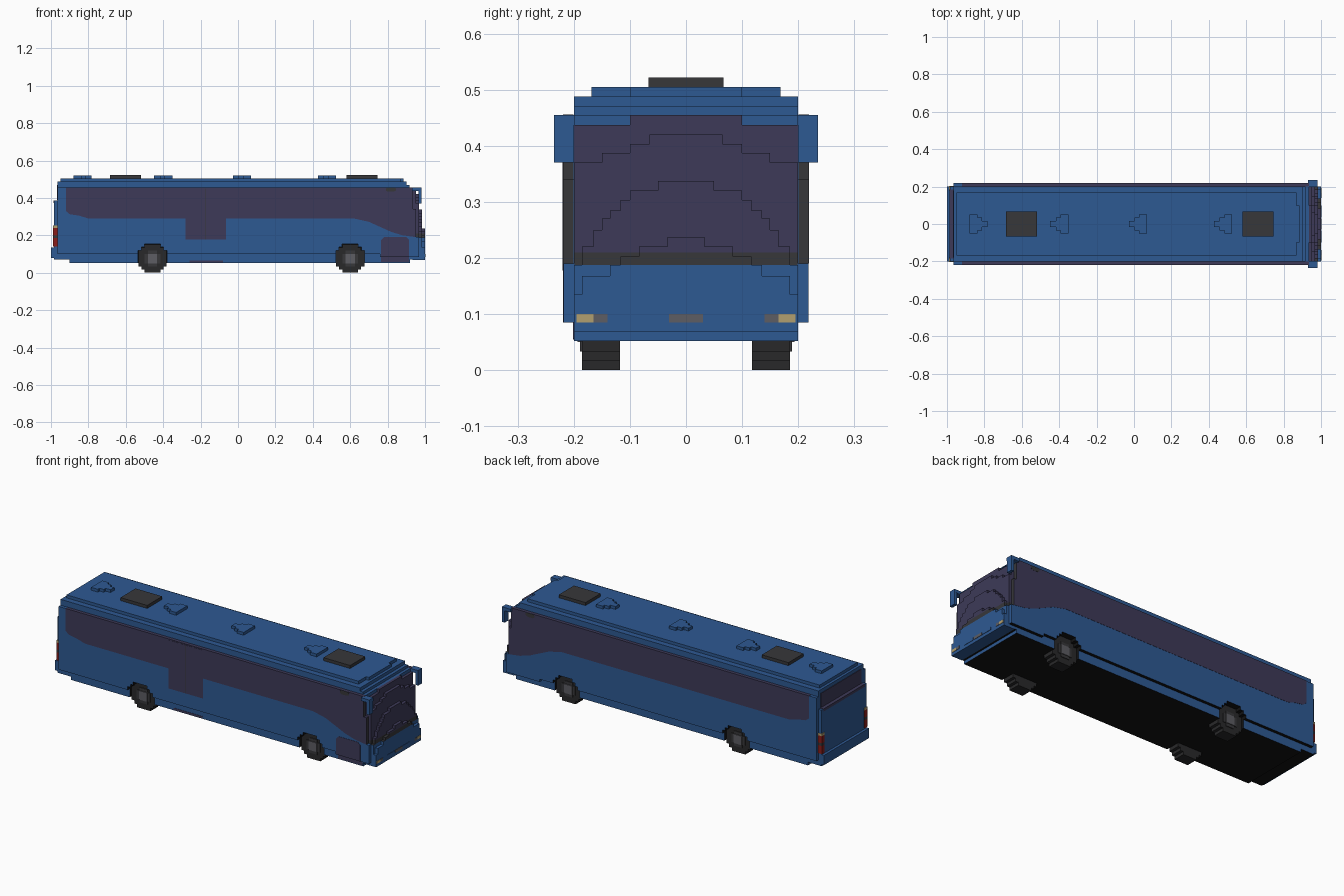
import bpy, bmesh
from mathutils import Vector

cube = bpy.data.objects.get("Cube")
if cube:
    bpy.data.objects.remove(cube, do_unlink=True)


def material(name, r, g, b):
    m = bpy.data.materials.new(name)
    m.use_nodes = True
    m.diffuse_color = (r, g, b, 1)
    m.node_tree.nodes["Principled BSDF"].inputs["Base Color"].default_value = (r, g, b, 1)
    return m


BLUE = material("blue paint", 0.027, 0.1, 0.29)
GLASS = material("purple glass", 0.047, 0.042, 0.098)
GREY = material("dark grey", 0.038, 0.038, 0.042)
BLACK = material("underside black", 0.006, 0.006, 0.006)
TYRE = material("tyre rubber", 0.022, 0.022, 0.023)
STEEL = material("hub grey", 0.11, 0.11, 0.125)
LAMP = material("headlamp tan", 0.45, 0.35, 0.16)
RED = material("tail lamp red", 0.25, 0.012, 0.01)

V = 0.0168  # block size used for stepped shapes


def prism(name, pts, axis, lo, hi, mats, rule=None, cuts=()):
    """Extrude a 2D outline along an axis; x: (y,z), y: (x,z), z: (x,y)."""
    def place(p, t):
        return {"x": (t, p[0], p[1]), "y": (p[0], t, p[1]), "z": (p[0], p[1], t)}[axis]
    bm = bmesh.new()
    face = bm.faces.new([bm.verts.new(place(p, lo)) for p in pts])
    ext = bmesh.ops.extrude_face_region(bm, geom=[face])
    moved = [v for v in ext["geom"] if isinstance(v, bmesh.types.BMVert)]
    bmesh.ops.translate(bm, verts=moved, vec=Vector(place((0, 0), hi - lo)))
    for z in cuts:
        bmesh.ops.bisect_plane(bm, geom=bm.verts[:] + bm.edges[:] + bm.faces[:],
                               plane_co=(0, 0, z), plane_no=(0, 0, 1))
    bmesh.ops.recalc_face_normals(bm, faces=bm.faces)
    if rule:
        for f in bm.faces:
            f.material_index = rule(f)
    me = bpy.data.meshes.new(name)
    bm.to_mesh(me)
    bm.free()
    for m in mats:
        me.materials.append(m)
    ob = bpy.data.objects.new(name, me)
    bpy.context.collection.objects.link(ob)
    return ob


def box(name, x0, x1, y0, y1, z0, z1, mat):
    return prism(name, [(x0, y0), (x1, y0), (x1, y1), (x0, y1)], "z", z0, z1, [mat])


def stepped_disc(cx, cz, halves, v):
    """Blocky circle from the half width of each row, bottom to top."""
    right, z = [], cz - v * len(halves) / 2
    for i, h in enumerate(halves):
        right += [(h * v, z + i * v), (h * v, z + (i + 1) * v)]
    right = [p for i, p in enumerate(right)
             if not (0 < i < len(right) - 1 and right[i - 1][0] == p[0] == right[i + 1][0])]
    return [(cx + h, z) for h, z in right] + [(cx - h, z) for h, z in reversed(right)]


def under_black(f):
    return 1 if f.normal.z < -0.5 else 0


# Body core, with stepped front roof edge and rear ledge
core = prism("body_core", [(-.9, .052), (.92, .052), (.92, .07), (.935, .07), (.935, .455),
                           (.918, .455), (.918, .47), (.9, .47), (.9, .488), (-.965, .488),
                           (-.965, .385), (-.985, .385), (-.985, .07), (-.9, .07)],
             "y", -.2, .2, [BLUE, BLACK], under_black)
prism("roof_panel", [(-.95, -.168), (.868, -.168), (.868, -.1), (.885, -.1), (.885, .1),
                     (.868, .1), (.868, .168), (-.95, .168)], "z", .488, .505, [BLUE])

# Side walls
wall = [(-.965, .1), (.76, .1), (.76, .085), (.968, .085), (.968, .19), (.952, .19),
        (.952, .34), (.935, .34), (.935, .455), (-.965, .455)]
cut_targets = [core]
for s, side in ((-1, "right"), (1, "left")):
    y0, y1 = sorted((s * .199, s * .218))
    cut_targets.append(prism("side_wall_" + side, wall, "y", y0, y1, [BLUE, BLACK], under_black))

# Window bands, dipping toward the windscreen
band = [(-.92, .456), (-.92, .33), (-.9, .313), (-.85, .305), (-.8, .29), (.62, .29), (.7, .272),
        (.76, .245), (.82, .218), (.88, .2), (.953, .19), (.953, .341), (.936, .341), (.936, .456)]
for s, side in ((-1, "right"), (1, "left")):
    y0, y1 = sorted((s * .2005, s * .2192))
    prism("window_band_" + side, band, "y", y0, y1, [GLASS, GREY],
          lambda f: 1 if f.normal.x > .9 else 0)
    y0, y1 = sorted((s * .218, s * .2205))
    prism("front_marker_" + side, [(.79, .44), (.8, .433), (.83, .433), (.845, .44), (.845, .45),
                                   (.835, .455), (.8, .455), (.79, .45)], "y", y0, y1, [GREY])

# Middle door and front door on the kerb side
for x0, x1 in ((-.28, -.174), (-.171, -.065)):
    box("middle_door_leaf", x0, x1, -.2205, -.217, .178, .45, GLASS)
box("middle_door_seal", -.174, -.171, -.2198, -.217, .178, .45, GREY)
box("middle_door_step", -.26, -.08, -.2015, -.199, .055, .066, GLASS)
prism("front_door_panel", [(.765, .085), (.915, .085), (.915, .175), (.9, .19),
                           (.78, .19), (.765, .175)], "y", -.2195, -.217, [GLASS])
box("front_door_skirt", .765, .915, -.2015, -.199, .056, .085, GLASS)


# Nose: stacked stepped layers, glass above, grey sill, blue below
def nose_colour(f):
    z = f.calc_center_median().z
    return 0 if z < .187 else (1 if z < .21 else 2)


layers = [
    (.934, .951, [(.455, .1), (.437, .2)]),
    (.951, .967, [(.42, .065), (.403, .1), (.387, .15), (.37, .2)]),
    (.967, .984, [(.337, .05), (.32, .1), (.303, .117), (.285, .135), (.27, .15),
                  (.25, .165), (.22, .185), (.187, .2)]),
    (.984, 1.0, [(.237, .033), (.22, .084), (.203, .117), (.187, .135), (.168, .185), (.135, .2)]),
]
for x0, x1, rows in layers:
    half = []
    for i, (z, h) in enumerate(rows):
        below = rows[i + 1][0] if i + 1 < len(rows) else .068
        half += [(h, z), (h, below)]
    outline = half + [(-h, z) for h, z in reversed(half)]
    prism("nose_layer", outline, "x", x0, x1, [BLUE, GREY, GLASS], nose_colour, (.187, .21))

# Nose lamps, number plate and bumper panels
box("number_plate", .999, 1.002, -.03, .03, .085, .1, STEEL)
for s in (-1, 1):
    for name, a, b, mat in (("headlamp", .165, .195, LAMP), ("fog_lamp", .14, .165, STEEL),
                            ("bumper_panel", .034, .1, BLUE)):
        y0, y1 = sorted((s * a, s * b))
        box(name, .999, 1.002, y0, y1, .085, .1, mat)

# Mirrors on hooked arms
for s in (-1, 1):
    y0, y1 = sorted((s * .199, s * .235))
    box("mirror_arm", .93, .982, y0, y1, .437, .455, BLUE)
    y0, y1 = sorted((s * .21, s * .235))
    box("mirror_head", .965, .982, y0, y1, .37, .44, BLUE)
    y0, y1 = sorted((s * .2, s * .212))
    box("mirror_inner_edge", .965, .982, y0, y1, .37, .437, BLUE)

# Rear window, ledge, bumper and tail lamps
box("rear_window", -.968, -.964, -.18, .18, .388, .468, GLASS)
box("rear_ledge_glass", -.9865, -.965, -.185, .185, .372, .387, GLASS)
box("rear_bumper", -1.0, -.984, -.2, .2, .08, .135, BLUE)
for s in (-1, 1):
    for z0, z1, mat in ((.14, .185, RED), (.185, .2, GREY), (.2, .24, RED), (.24, .253, LAMP)):
        y0, y1 = sorted((s * .178, s * .2025))
        box("tail_lamp", -.988, -.96, y0, y1, z0, z1, mat)

# Roof hatches and stepped vents
for x in (-.602, .662):
    box("roof_hatch", x - .083, x + .083, -.067, .067, .504, .522, GREY)
for wide, d in ((-.88, 1), (-.35, -1), (.07, -1), (.525, -1)):
    half = [(0, .05), (.042, .05), (.042, .034), (.068, .034), (.068, .017), (.098, .017)]
    pts = [(wide + d * a, b) for a, b in half] + [(wide + d * a, -b) for a, b in reversed(half)]
    prism("roof_vent", pts, "z", .504, .521, [BLUE])

# Wheels set into arches cut through the body
disc = [2.5, 3.5, 4.5, 4.5, 4.5, 4.5, 4.5, 3.5, 2.5]
for cx in (-.457, .6):
    for s in (-1, 1):
        def span(a, b):
            return sorted((s * a, s * b))
        cutter = prism("arch_cutter", stepped_disc(cx, .0765, disc, V * 1.02), "y",
                       *span(.115, .26), [BLUE, BLACK], lambda f: 1)
        cutter.hide_render = True
        for target in cut_targets:
            mod = target.modifiers.new("arch", "BOOLEAN")
            mod.operation, mod.solver, mod.object = "DIFFERENCE", "EXACT", cutter
            bpy.context.view_layer.objects.active = target
            bpy.ops.object.modifier_apply(modifier=mod.name)
        bpy.data.objects.remove(cutter, do_unlink=True)
        prism("tyre", stepped_disc(cx, .0755, disc, V), "y", *span(.118, .185), [TYRE])
        prism("wheel_rim", stepped_disc(cx, .0755, [1.5, 2.5, 2.5, 2.5, 1.5], V), "y",
              *span(.18, .189), [GREY])
        prism("wheel_hub", stepped_disc(cx, .0755, [1.5, 1.5, 1.5], V), "y",
              *span(.18, .193), [STEEL])
